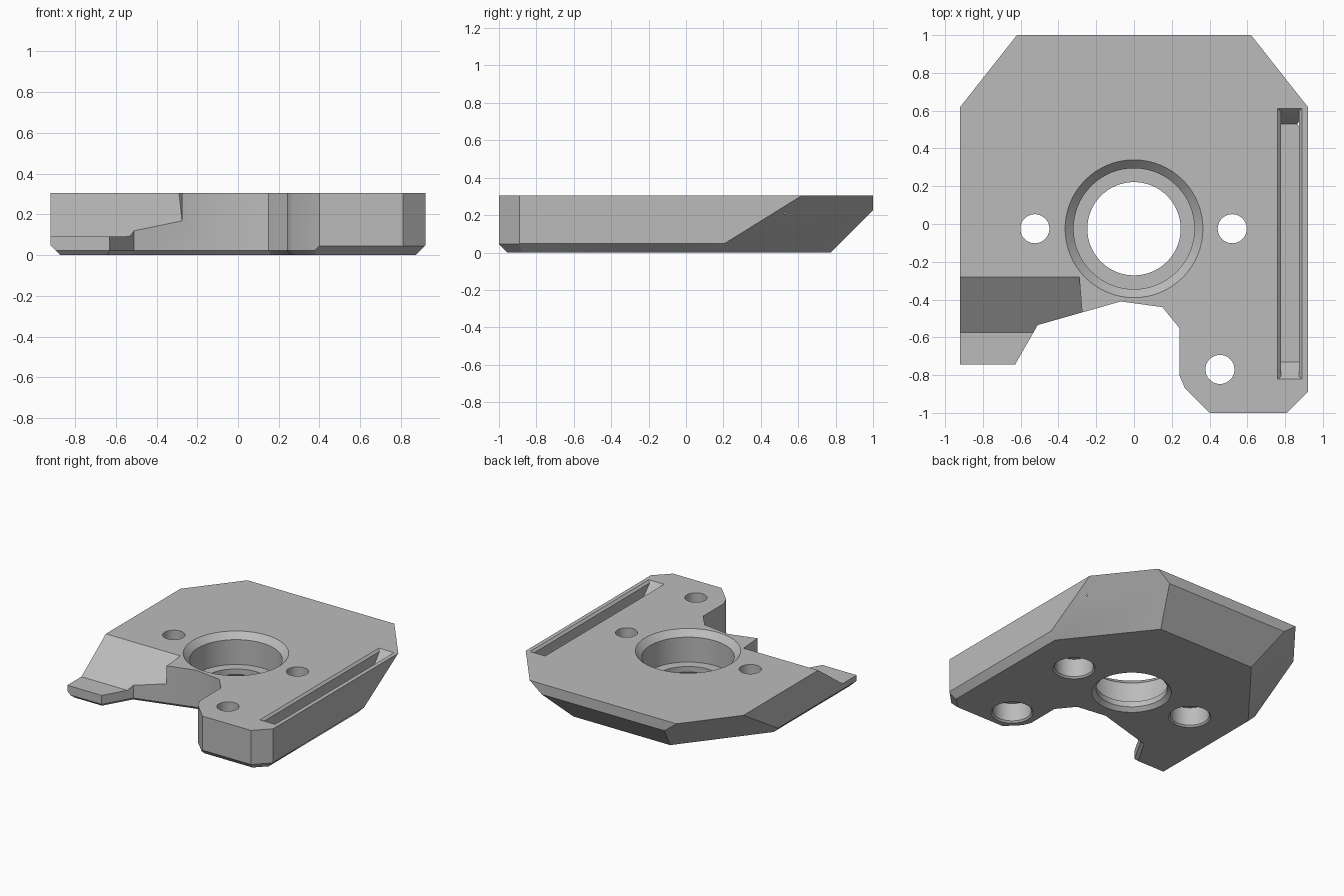
import bpy, bmesh, math
from mathutils import Vector

cube = bpy.data.objects.get("Cube")
if cube:
    bpy.data.objects.remove(cube)

HEIGHT = 0.305
grey = bpy.data.materials.new("mid_grey")
grey.use_nodes = True
COLOUR = (0.5, 0.5, 0.5, 1)
grey.diffuse_color = COLOUR
grey.node_tree.nodes["Principled BSDF"].inputs["Base Color"].default_value = COLOUR


def finish(bm, name):
    bmesh.ops.recalc_face_normals(bm, faces=bm.faces)
    mesh = bpy.data.meshes.new(name)
    bm.to_mesh(mesh)
    bm.free()
    mesh.materials.append(grey)
    obj = bpy.data.objects.new(name, mesh)
    bpy.context.collection.objects.link(obj)
    return obj


def loft(rings):
    """Closed solid through rings with equal point counts."""
    bm = bmesh.new()
    loops = [[bm.verts.new(p) for p in ring] for ring in rings]
    n = len(loops[0])
    for a, b in zip(loops, loops[1:]):
        for i in range(n):
            j = (i + 1) % n
            bm.faces.new((a[i], a[j], b[j], b[i]))
    bm.faces.new(loops[0])
    bm.faces.new(loops[-1])
    return bm


def round_cutter(name, x, y, profile, sides=64):
    """Stacked circles given as (radius, height)."""
    rings = [[(x + r * math.cos(i * math.tau / sides),
               y + r * math.sin(i * math.tau / sides), z) for i in range(sides)]
             for r, z in profile]
    return finish(loft(rings), name)


def rect(x0, x1, y0, y1, z):
    return [(x0, y0, z), (x1, y0, z), (x1, y1, z), (x0, y1, z)]


# Plate outline, with a small bevel around the bottom
outline = [Vector(p) for p in (
    (-0.62, 1), (0.62, 1), (0.92, 0.62), (0.92, -0.89), (0.81, -1), (0.4, -1),
    (0.27, -0.87), (0.24, -0.8), (0.24, -0.55), (0.15, -0.44), (-0.07, -0.41),
    (-0.51, -0.535), (-0.63, -0.745), (-0.92, -0.745), (-0.92, 0.62))]


def inset(points, d):
    result = []
    for i, p in enumerate(points):
        t1 = (p - points[i - 1]).normalized()
        t2 = (points[(i + 1) % len(points)] - p).normalized()
        n1, n2 = Vector((t1.y, -t1.x)), Vector((t2.y, -t2.x))
        result.append(p + (n1 + n2) * d / (1 + n1.dot(n2)))
    return result


bevel = 0.022
body = loft([[(p.x, p.y, 0) for p in inset(outline, bevel)],
             [(p.x, p.y, bevel) for p in outline],
             [(p.x, p.y, HEIGHT) for p in outline]])

# Larger slanted undersides: point on plane, outward direction
slants = [((0, 1, 0.225), (0, 1, -1)), ((0, -1, 0.045), (0, -1, -1)),
          ((0.865, -0.945, 0.045), (0.707, -0.707, -1))]
for s in (-1, 1):
    slants.append(((0.92 * s, 0, 0.048), (s, 0, -1)))
    slants.append(((0.92 * s, 0.62, HEIGHT), (0.785 * s, 0.62, -1)))
for point, normal in slants:
    geom = body.verts[:] + body.edges[:] + body.faces[:]
    cut = bmesh.ops.bisect_plane(body, geom=geom, dist=1e-5, plane_co=point,
                                 plane_no=normal, clear_outer=True)
    edges = [e for e in cut["geom_cut"] if isinstance(e, bmesh.types.BMEdge)]
    bmesh.ops.holes_fill(body, edges=[e for e in edges if e.is_boundary], sides=0)
plate = finish(body, "mounting_plate")

cutters = []
# Stepped central bore, bevelled at both mouths
cutters.append(round_cutter("bore_cutter", 0, -0.025, [
    (0.295, -0.02), (0.247, 0.028), (0.247, 0.07), (0.32, 0.07),
    (0.32, HEIGHT - 0.045), (0.385, HEIGHT + 0.02)]))

# Screw holes, counterbored from below
for x, y in ((-0.525, -0.025), (0.52, -0.025), (0.455, -0.77)):
    cutters.append(round_cutter("screw_hole_cutter", x, y, [
        (0.165, -0.02), (0.135, 0.012), (0.135, 0.15), (0.077, 0.15),
        (0.077, HEIGHT + 0.05)], 40))

# Ramp and thin tongue on the left front
side = [(-0.28, HEIGHT), (-0.575, 0.09), (-0.95, 0.09), (-0.95, 0.5), (-0.28, 0.5)]
cutters.append(finish(loft([
    [(-1.1, y, z) for y, z in side],
    [(-0.29 - (y + 0.28) * 0.08, y, z) for y, z in side]]), "ramp_cutter"))

# Long slot with sloped ends and a bevelled rim
top = HEIGHT + 0.02
cutters.append(finish(loft([
    rect(0.777, 0.873, -0.73, 0.53, HEIGHT - 0.1),
    rect(0.777, 0.873, -0.807, 0.597, HEIGHT - 0.016),
    rect(0.741, 0.909, -0.84, 0.63, top)]), "slot_cutter"))

# Cut the plate
bpy.context.view_layer.objects.active = plate
for cutter in cutters:
    cutter.hide_render = True
    mod = plate.modifiers.new("cut", "BOOLEAN")
    mod.operation = "DIFFERENCE"
    mod.solver = "EXACT"
    mod.object = cutter
    bpy.ops.object.modifier_apply(modifier=mod.name)
for cutter in cutters:
    bpy.data.objects.remove(cutter)

bpy.ops.object.select_all(action="DESELECT")
plate.select_set(True)
bpy.ops.object.shade_smooth_by_angle(angle=math.radians(28))
